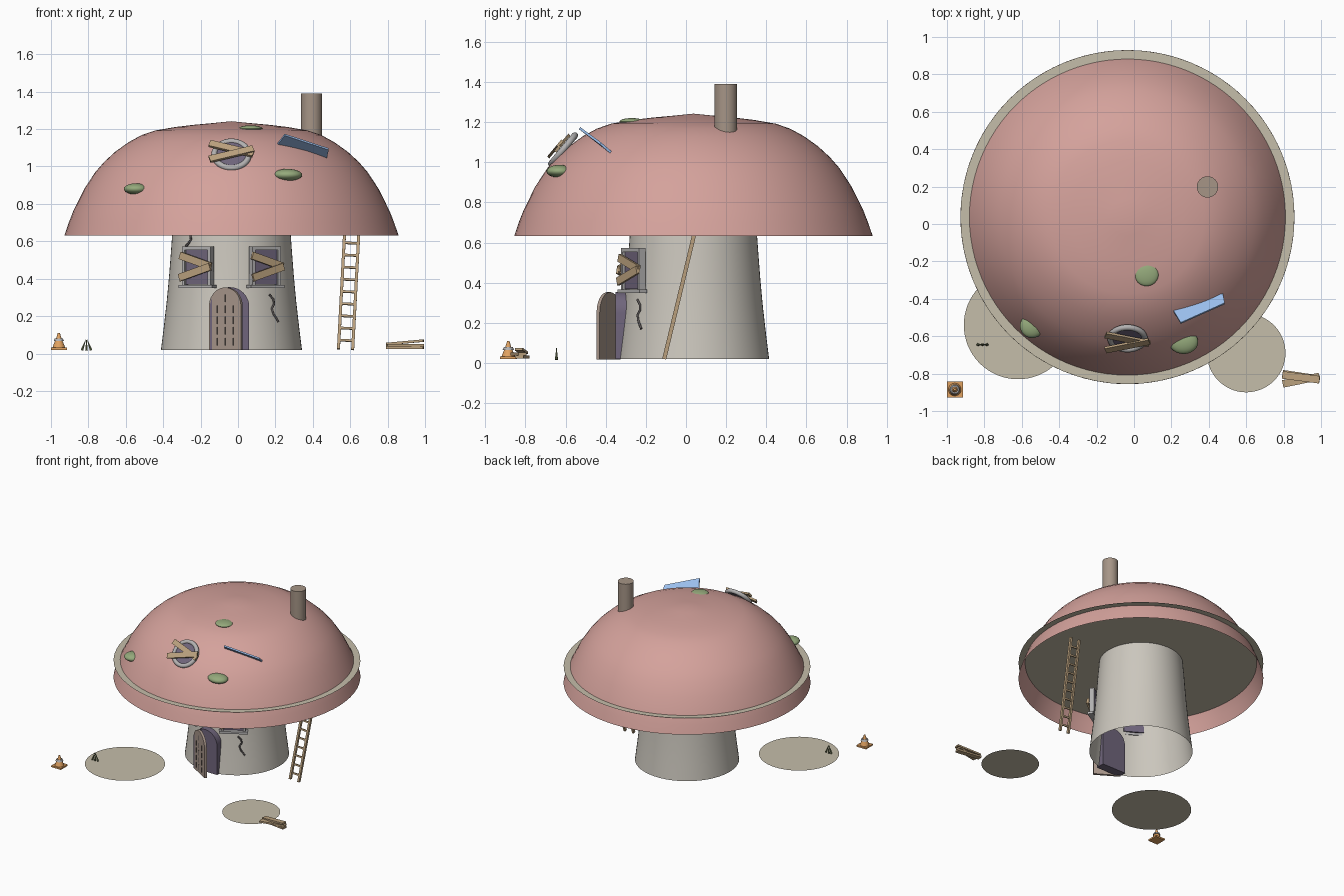
import bpy, bmesh
from math import sin, cos, pi, radians
from mathutils import Matrix, Vector

if "Cube" in bpy.data.objects:
    bpy.data.objects.remove(bpy.data.objects["Cube"])

T, R = Matrix.Translation, Matrix.Rotation
CX, CY = -0.035, 0.037          # axis of the mushroom


def material(name, rgb):
    m = bpy.data.materials.new(name)
    m.diffuse_color = (*rgb, 1)
    m.use_nodes = True
    m.node_tree.nodes["Principled BSDF"].inputs["Base Color"].default_value = m.diffuse_color
    return m


PINK = material("cap_pink", (0.66, 0.36, 0.33))
CREAM = material("cream", (0.56, 0.51, 0.40))
STONE = material("stem_stone", (0.60, 0.57, 0.51))
GREY = material("frame_grey", (0.45, 0.44, 0.44))
PURPLE = material("dark_purple", (0.16, 0.13, 0.20))
WOOD = material("board_wood", (0.50, 0.36, 0.21))
DOOR = material("door_wood", (0.40, 0.31, 0.26))
BRICK = material("chimney_brown", (0.38, 0.30, 0.24))
MOSS = material("moss", (0.30, 0.40, 0.20))
BLUE = material("blue_sheet", (0.33, 0.52, 0.85))
ORANGE = material("orange", (0.75, 0.36, 0.12))
DARK = material("crack_dark", (0.10, 0.09, 0.09))
GRASS = material("dry_grass", (0.17, 0.20, 0.10))


def finish(name, bm, mat, matrix=Matrix(), smooth=True):
    me = bpy.data.meshes.new(name)
    bm.transform(matrix)
    bm.to_mesh(me)
    bm.free()
    ob = bpy.data.objects.new(name, me)
    bpy.context.collection.objects.link(ob)
    me.materials.append(mat)
    if smooth:
        bpy.ops.object.select_all(action='DESELECT')
        ob.select_set(True)
        bpy.context.view_layer.objects.active = ob
        bpy.ops.object.shade_smooth_by_angle(angle=radians(35))
    return ob


def box(name, size, matrix, mat):
    bm = bmesh.new()
    bmesh.ops.create_cube(bm, size=1, matrix=Matrix.Diagonal((*size, 1)))
    return finish(name, bm, mat, matrix, False)


def cone(name, r1, r2, h, matrix, mat, n=32):
    bm = bmesh.new()
    bmesh.ops.create_cone(bm, cap_ends=True, segments=n, radius1=r1, radius2=r2, depth=h)
    return finish(name, bm, mat, matrix)


def disc(name, r, loc, mat):
    bm = bmesh.new()
    bmesh.ops.create_circle(bm, cap_ends=True, segments=64, radius=r)
    return finish(name, bm, mat, T(loc), False)


def lathe(name, profile, matrix, mat, n=64, closed=False):
    bm = bmesh.new()
    vs = [bm.verts.new((r, 0, z)) for r, z in profile]
    pairs = list(zip(vs, vs[1:])) + ([(vs[-1], vs[0])] if closed else [])
    es = [bm.edges.new(p) for p in pairs]
    bmesh.ops.spin(bm, geom=vs + es, axis=(0, 0, 1), cent=(0, 0, 0), angle=2 * pi, steps=n)
    bmesh.ops.remove_doubles(bm, verts=bm.verts, dist=1e-4)
    bmesh.ops.recalc_face_normals(bm, faces=bm.faces)
    return finish(name, bm, mat, matrix)


def tube(name, pts, r, mat):
    cu = bpy.data.curves.new(name, 'CURVE')
    cu.dimensions = '3D'
    cu.bevel_depth, cu.bevel_resolution, cu.use_fill_caps = r, 2, True
    sp = cu.splines.new('POLY')
    sp.points.add(len(pts) - 1)
    for p, co in zip(sp.points, pts):
        p.co = (*co, 1)
    ob = bpy.data.objects.new(name, cu)
    bpy.context.collection.objects.link(ob)
    cu.materials.append(mat)


def arch(name, w, h, depth, matrix, mat):
    """Round-topped slab, foot at the local origin, extruded along y."""
    bm = bmesh.new()
    pts = [(-w / 2, 0), (w / 2, 0)] + [(w / 2 * cos(pi * i / 20), h - w / 2 + w / 2 * sin(pi * i / 20)) for i in range(21)]
    f = bm.faces.new([bm.verts.new((x, -depth / 2, z)) for x, z in pts])
    ext = bmesh.ops.extrude_face_region(bm, geom=[f])["geom"]
    bmesh.ops.translate(bm, vec=(0, depth, 0), verts=[g for g in ext if isinstance(g, bmesh.types.BMVert)])
    bmesh.ops.recalc_face_normals(bm, faces=bm.faces)
    return finish(name, bm, mat, matrix)


def crossed_boards(name, m, length, gap, tilt, y):
    for i, s in enumerate((1, -1)):
        box(f"{name}_board_{i+1}", (length, 0.014, 0.04),
            m @ T((0, y - 0.008 * i, s * gap)) @ R(s * tilt, 4, 'Y'), WOOD)


# cap: open shell, with a thin gill disc that pokes out past it
cap = [(0.893, 0.632), (0.87, 0.70), (0.845, 0.763), (0.787, 0.88), (0.728, 0.97), (0.68, 1.025), (0.62, 1.08),
       (0.55, 1.13), (0.48, 1.168), (0.41, 1.192), (0.3, 1.211), (0.2, 1.223), (0.1, 1.232), (0, 1.242)]
lathe("mushroom_cap", cap, T((CX, CY, 0)), PINK, 96)
disc("gill_disc", 0.893, (CX, CY, 0.763), CREAM)

# stem: open tube, slightly flared
lathe("stem", [(0.377, 0.02), (0.362, 0.14), (0.346, 0.28), (0.333, 0.42), (0.323, 0.55), (0.316, 0.65), (0.305, 0.763)],
      T((CX, CY, 0)), STONE)

# stem windows, boarded up
for side, a in (("left", -0.54), ("right", 0.54)):
    m = T((CX + 0.35 * sin(a), CY - 0.35 * cos(a), 0.465)) @ R(a, 4, 'Z')
    box(f"{side}_window_pane", (0.15, 0.03, 0.19), m @ T((0, 0.01, 0)), PURPLE)
    for s in (-1, 1):
        box(f"{side}_window_jamb", (0.018, 0.036, 0.21), m @ T((s * 0.08, 0, 0)), GREY)
    box(f"{side}_window_head", (0.178, 0.036, 0.018), m @ T((0, 0, 0.098)), GREY)
    box(f"{side}_window_sill", (0.21, 0.045, 0.018), m @ T((0, -0.005, -0.107)), GREY)
    crossed_boards(f"{side}_window", m, 0.2, 0.03, 0.3, -0.024)

# doorway and half-open door
arch("doorway", 0.21, 0.335, 0.07, T((-0.045, -0.315, 0.02)), PURPLE)
door_m = T((-0.065, -0.385, 0.018)) @ R(-0.55, 4, 'Z')
arch("door", 0.2, 0.335, 0.018, door_m, DOOR)
for i in (-1, 0, 1):
    for k in range(5 if i == 0 else 4):
        box("door_groove", (0.005, 0.003, 0.04), door_m @ T((i * 0.05, -0.009, 0.045 + k * 0.058)), DARK)

# cracks on the stem
def stem_crack(name, pts):
    tube(name, [(CX + r * sin(a), CY - r * cos(a), z) for a, r, z in pts], 0.006, DARK)

stem_crack("crack_right", [(0.63, 0.345, 0.315), (0.70, 0.348, 0.29), (0.71, 0.35, 0.265),
                           (0.66, 0.352, 0.24), (0.69, 0.355, 0.21), (0.77, 0.362, 0.17)])
stem_crack("crack_left", [(-0.76, 0.32, 0.64), (-0.74, 0.321, 0.61), (-0.80, 0.324, 0.585), (-0.84, 0.326, 0.575)])

# round attic window
m = T((CX, -0.612, 1.063)) @ R(-0.695, 4, 'X')
ring = [(0.092 + 0.016 * cos(i * pi / 6), 0.016 * sin(i * pi / 6)) for i in range(12)]
lathe("round_window_frame", ring, m @ R(pi / 2, 4, 'X'), GREY, 40, True)
cone("round_window_pane", 0.09, 0.09, 0.015, m @ R(pi / 2, 4, 'X'), PURPLE, 40)
crossed_boards("round_window", m, 0.245, 0.022, 0.3, -0.024)

# chimney
cone("chimney", 0.057, 0.057, 0.29, T((0.393, 0.198, 1.245)), BRICK)

# loose sheet lying on the roof
bm = bmesh.new()
quad = [Vector(p) for p in ((0.25, -0.53, 1.17), (0.485, -0.425, 1.093), (0.475, -0.375, 1.05), (0.205, -0.455, 1.112))]
nrm = (quad[1] - quad[0]).cross(quad[3] - quad[0]).normalized() * 0.006
lo, hi = [[bm.verts.new(q + s * nrm) for q in quad] for s in (-1, 1)]
bm.faces.new(lo)
bm.faces.new(hi)
for i in range(4):
    j = (i + 1) % 4
    bm.faces.new((lo[i], lo[j], hi[j], hi[i]))
bmesh.ops.recalc_face_normals(bm, faces=bm.faces)
finish("roof_sheet", bm, BLUE, smooth=False)

# moss patches
for i, (loc, size) in enumerate((((-0.545, -0.545, 0.88), (0.065, 0.065, 0.03)),
                                 ((0.265, -0.63, 0.955), (0.078, 0.065, 0.032)),
                                 ((0.067, -0.27, 1.202), (0.064, 0.062, 0.018)))):
    bm = bmesh.new()
    bmesh.ops.create_uvsphere(bm, u_segments=24, v_segments=14, radius=1)
    finish(f"moss_{i+1}", bm, MOSS, T(loc) @ Matrix.Diagonal((*size, 1)))

# leaning ladder
low, high = Vector((0.575, -0.108, 0.022)), Vector((0.612, 0.06, 0.72))
axis = high - low
lm = T((low + high) / 2) @ axis.to_track_quat('Z', 'Y').to_matrix().to_4x4()
lx = Vector((1, 0, 0))
up = axis.normalized()
lx = (lx - up * lx.dot(up)).normalized()
ly = up.cross(lx)
lm = T((low + high) / 2) @ Matrix((lx, ly, up)).transposed().to_4x4()
for s in (-1, 1):
    box("ladder_rail", (0.016, 0.02, axis.length), lm @ T((s * 0.038, 0, 0)), WOOD)
for k in range(10):
    box("ladder_rung", (0.08, 0.012, 0.012), lm @ T((0, 0, -0.31 + k * 0.067)), WOOD)

# ground patches
disc("ground_patch_left", 0.29, (-0.62, -0.54, 0), CREAM)
disc("ground_patch_right", 0.21, (0.60, -0.69, 0), CREAM)

# traffic cone
p = Vector((-0.958, -0.885, 0))
box("cone_base", (0.085, 0.085, 0.012), T(p + Vector((0, 0, 0.026))), ORANGE)
cone("cone_body", 0.034, 0.02, 0.036, T(p + Vector((0, 0, 0.05))), ORANGE)
cone("cone_band", 0.028, 0.022, 0.014, T(p + Vector((0, 0, 0.073))), GREY)
cone("cone_tip", 0.015, 0.006, 0.03, T(p + Vector((0, 0, 0.094))), ORANGE)

# grass tuft
for i, a in enumerate((-0.35, 0, 0.35)):
    cone(f"grass_blade_{i+1}", 0.008, 0.001, 0.062,
         T((-0.81 + 0.014 * (i - 1), -0.645, 0.046)) @ R(-a if i != 1 else 0, 4, 'Y'), GRASS, 6)

# pile of boards
for i, (y, z, az, tilt) in enumerate(((-0.815, 0.03, -0.15, 0), (-0.835, 0.045, 0.2, 0), (-0.82, 0.06, -0.13, -0.09))):
    box(f"pile_board_{i+1}", (0.2, 0.04, 0.013), T((0.893, y, z)) @ R(az, 4, 'Z') @ R(tilt, 4, 'Y'), WOOD)
